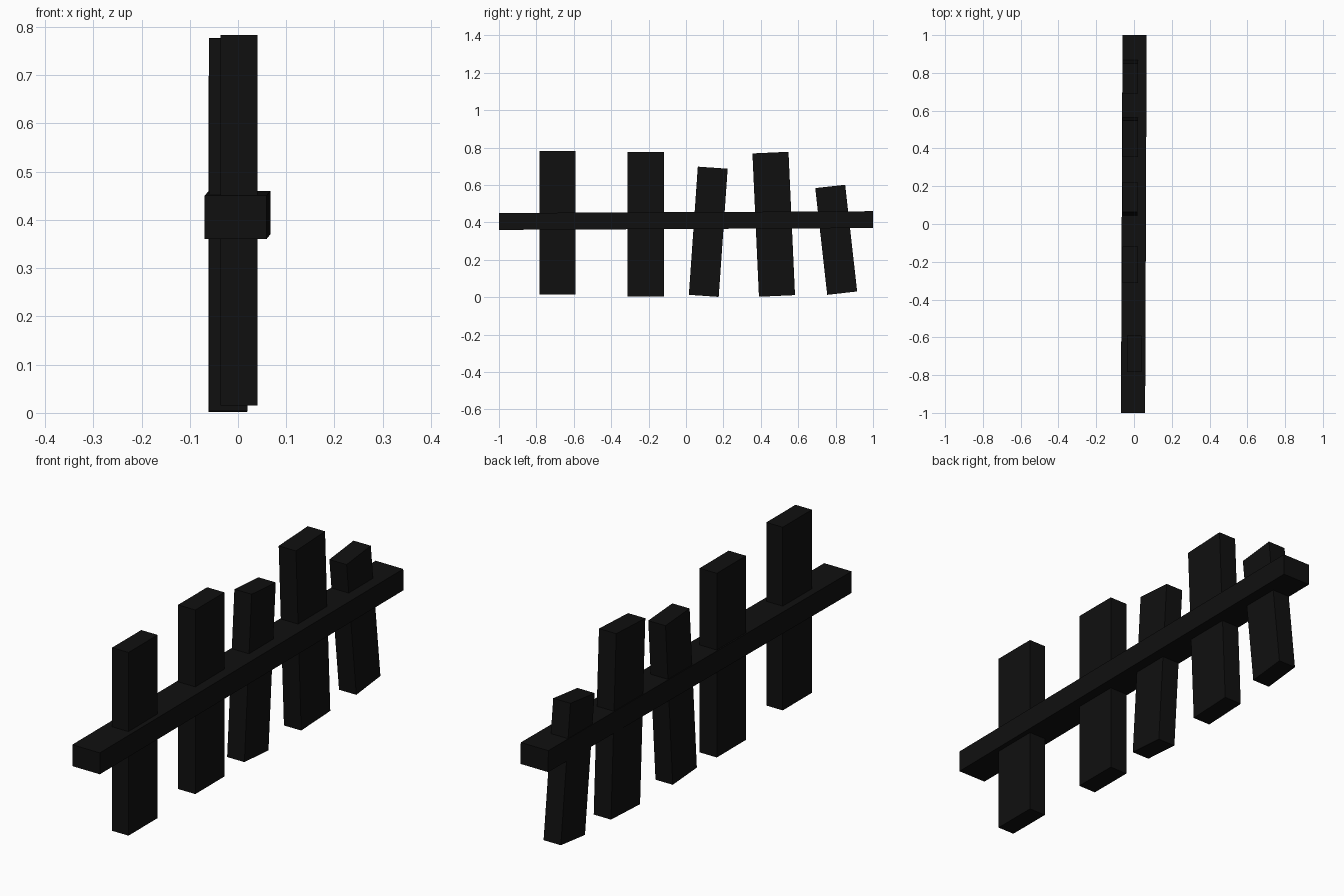
import bpy
from math import radians

if "Cube" in bpy.data.objects:
    bpy.data.objects.remove(bpy.data.objects["Cube"])

black = bpy.data.materials.new("dark_paint")
black.diffuse_color = (0.005, 0.005, 0.005, 1)
black.use_nodes = True
black.node_tree.nodes["Principled BSDF"].inputs["Base Color"].default_value = black.diffuse_color


def box(name, size, loc, rot=(0, 0, 0)):
    bpy.ops.mesh.primitive_cube_add(size=1, location=loc,
                                    rotation=[radians(a) for a in rot])
    ob = bpy.context.object
    ob.name = name
    ob.scale = size
    bpy.ops.object.transform_apply(location=False, rotation=False, scale=True)
    ob.data.materials.append(black)
    return ob


# Long rail, very slightly skewed
box("rail", (0.128, 1.999, 0.09), (-0.001, 0, 0.41), (0.28, 0, -0.23))

# Pickets: thickness, width, length, x, y, z, lean
pickets = [
    (0.076, 0.193, 0.768, 0.002, -0.686, 0.399, 0),
    (0.080, 0.193, 0.772, -0.020, -0.215, 0.390, 0),
    (0.080, 0.160, 0.687, -0.021, 0.119, 0.350, -4),
    (0.080, 0.193, 0.767, -0.020, 0.469, 0.390, 2.6),
    (0.080, 0.161, 0.574, -0.020, 0.803, 0.307, 6.4),
]
for i, (t, w, h, x, y, z, lean) in enumerate(pickets, 1):
    box(f"picket_{i}", (t, w, h), (x, y, z), (lean, 0, 0))
